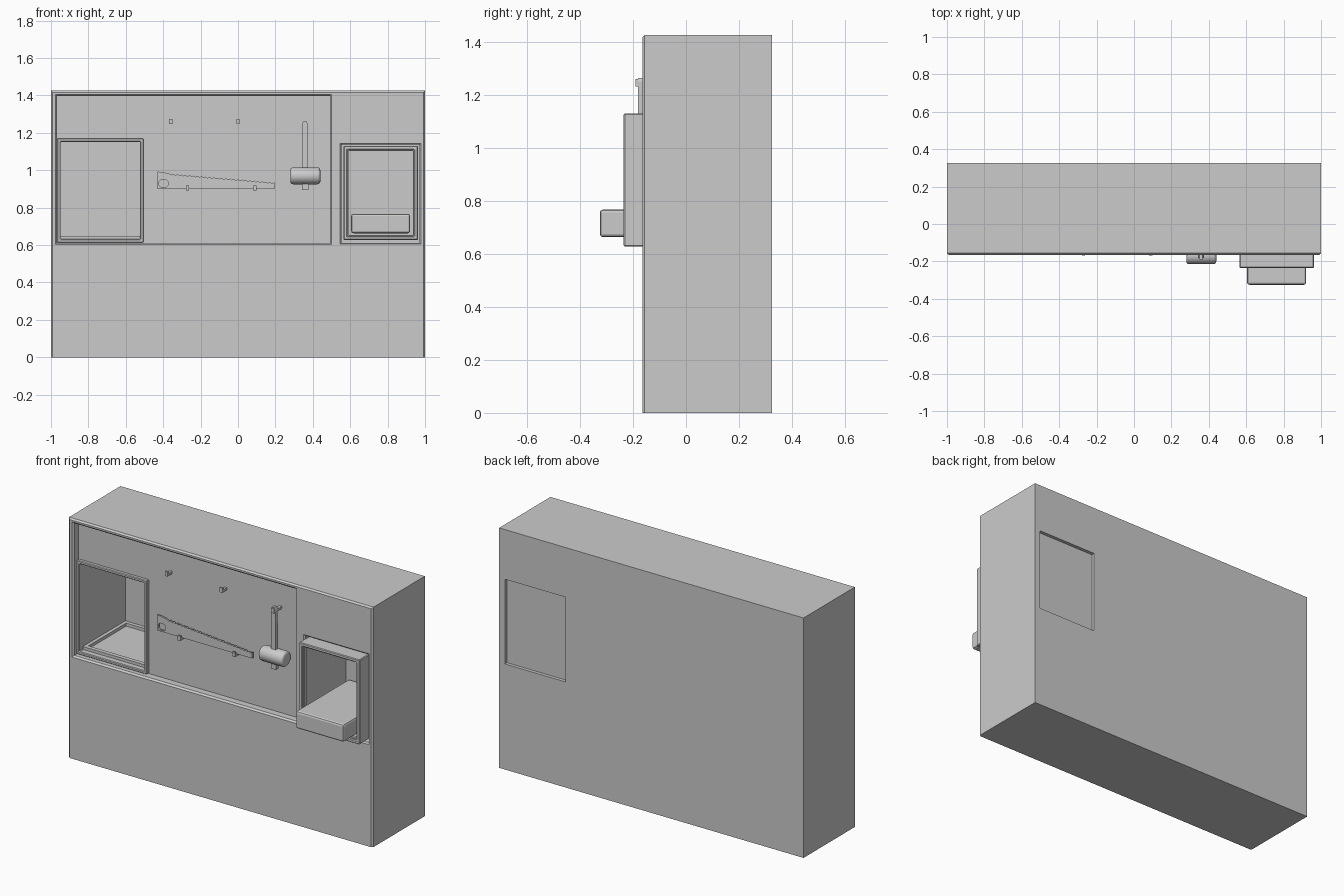
import bpy
import bmesh
from mathutils import Matrix, Vector

if "Cube" in bpy.data.objects:
    bpy.data.objects.remove(bpy.data.objects["Cube"])

grey = bpy.data.materials.new("plain_grey")
grey.use_nodes = True
grey.diffuse_color = (0.6, 0.6, 0.6, 1)
grey.node_tree.nodes["Principled BSDF"].inputs["Base Color"].default_value = (0.6, 0.6, 0.6, 1)

FRONT, BACK, BOARD = -0.165, 0.325, -0.115


def add(name, bm):
    bmesh.ops.recalc_face_normals(bm, faces=bm.faces)
    mesh = bpy.data.meshes.new(name)
    bm.to_mesh(mesh)
    bm.free()
    mesh.materials.append(grey)
    obj = bpy.data.objects.new(name, mesh)
    bpy.context.collection.objects.link(obj)
    return obj


def apply(obj, mod):
    bpy.ops.object.select_all(action='DESELECT')
    bpy.context.view_layer.objects.active = obj
    obj.select_set(True)
    bpy.ops.object.modifier_apply(modifier=mod.name)


def box(name, x, y, z, grow_front=0, bevel=0, segments=1):
    """Box from (min, max) ranges; grow_front flares its front rectangle."""
    bm = bmesh.new()
    bmesh.ops.create_cube(bm, size=1)
    cx, cz = sum(x) / 2, sum(z) / 2
    for v in bm.verts:
        grow = grow_front if v.co.y < 0 else 0
        v.co = Vector((cx + 2 * v.co.x * ((x[1] - x[0]) / 2 + grow),
                       y[0] if v.co.y < 0 else y[1],
                       cz + 2 * v.co.z * ((z[1] - z[0]) / 2 + grow)))
    if bevel:
        bmesh.ops.bevel(bm, geom=bm.edges[:], offset=bevel, segments=segments,
                        profile=0.5, affect='EDGES')
    return add(name, bm)


def cut(obj, *args, **kw):
    """Subtract a box from an object."""
    cutter = box("cutter", *args, **kw)
    cutter.hide_render = True
    mod = obj.modifiers.new("cut", 'BOOLEAN')
    mod.operation, mod.solver, mod.object = 'DIFFERENCE', 'EXACT', cutter
    apply(obj, mod)
    bpy.data.objects.remove(cutter)


def plate(name, outline, y0, y1):
    """Extrude an x-z outline along y."""
    bm = bmesh.new()
    face = bm.faces.new([bm.verts.new((x, y0, z)) for x, z in outline])
    new = bmesh.ops.extrude_face_region(bm, geom=[face])["geom"]
    bmesh.ops.translate(bm, vec=(0, y1 - y0, 0),
                        verts=[g for g in new if isinstance(g, bmesh.types.BMVert)])
    return add(name, bm)


def frame(name, x, y, z, wall, bevel=0.004):
    """Hollow rectangular sleeve with softened edges."""
    obj = box(name, x, y, z)
    cut(obj, (x[0] + wall, x[1] - wall), (y[0] - 0.1, y[1] + 0.1), (z[0] + wall, z[1] - wall))
    mod = obj.modifiers.new("soft", 'BEVEL')
    mod.width = bevel
    apply(obj, mod)
    return obj


# Wall block with chamfered top and side front edges
bm = bmesh.new()
bmesh.ops.create_cube(bm, size=1)
for v in bm.verts:
    v.co = Vector((v.co.x * 2, BACK if v.co.y > 0 else FRONT, (v.co.z + 0.5) * 1.425))
edges = [e for e in bm.edges if all(v.co.y < 0 for v in e.verts)
         and max(v.co.z for v in e.verts) > 1]
bmesh.ops.bevel(bm, geom=edges, offset=0.009, segments=1, affect='EDGES')
wall = add("wall_block", bm)

# Tool board recess with its chamfered lip
bx, bz = (-0.967, 0.492), (0.612, 1.397)
cut(wall, bx, (-0.2, BOARD), bz)
cut(wall, bx, (FRONT - 0.001, FRONT + 0.01), bz, grow_front=0.01)

# Window cavity, hatch slot and shallow panel on the back
cut(wall, (-0.95, -0.522), (-0.2, 0.3), (0.63, 1.155))
cut(wall, (0.553, 0.97), (-0.2, 0.18), (0.612, 1.137))
cut(wall, (0.553, 0.97), (FRONT - 0.001, FRONT + 0.008), (0.612, 1.137), grow_front=0.008)
cut(wall, (0.565, 0.962), (0.305, 0.4), (0.627, 1.13))

# Window frame and the raised ledge around its floor
frame("window_frame", (-0.967, -0.505), (BOARD - 0.02, BOARD + 0.02), (0.613, 1.17), 0.018)
for name, x, y in (("left", (-0.952, -0.93), (-0.1, 0.301)),
                   ("right", (-0.542, -0.52), (-0.1, 0.301)),
                   ("back", (-0.94, -0.53), (0.278, 0.301)),
                   ("front", (-0.94, -0.53), (-0.1, -0.075))):
    box(name + "_floor_ledge", x, y, (0.625, 0.648))

# Hatch sleeve and its sliding tray
frame("hatch_sleeve", (0.565, 0.962), (-0.235, 0.185), (0.627, 1.13), 0.02)
frame("hatch_inner_rim", (0.58, 0.947), (-0.222, -0.2), (0.642, 1.115), 0.012, 0.002)
box("hatch_tray", (0.605, 0.92), (-0.325, 0.175), (0.663, 0.767), bevel=0.012, segments=2)


# Hooks: a peg with an upturned tip
def hook(name, x, z, tip):
    box(name + "_peg", (x - 0.008, x + 0.008), (tip, BOARD + 0.005), (z - 0.014, z))
    box(name + "_tip", (x - 0.009, x + 0.009), (tip, tip + 0.01), (z - 0.014, z + 0.014))


for i, (x, z, tip) in enumerate(((-0.36, 1.26, -0.16), (0, 1.26, -0.16), (0.36, 1.245, -0.19),
                                 (-0.27, 0.905, -0.169), (0.09, 0.905, -0.169))):
    hook("hook_%d" % (i + 1), x, z, tip)

# Saw blade with teeth along its upper edge
TEETH = 26
outline = [(-0.43, 0.9), (0.195, 0.9), (0.195, 0.932)]
for i in range(TEETH):
    t = i / TEETH
    x, z = 0.195 - 0.56 * t, 0.935 + 0.047 * t
    outline += [(x, z), (x - 0.014, z - 0.005)]
outline += [(-0.37, 0.984), (-0.43, 0.993)]
saw = plate("saw", outline, -0.145, -0.135)
cut(saw, (-0.422, -0.375), (-0.2, -0.1), (0.908, 0.948), bevel=0.01)

# Mallet handle with a hanging hole
handle = plate("mallet_handle", [(0.343, 0.895), (0.377, 0.895), (0.372, 1.25), (0.366, 1.263),
                                 (0.35, 1.263), (0.344, 1.25)], -0.182, -0.16)
cut(handle, (0.351, 0.366), (-0.25, -0.1), (1.235, 1.254))

# Mallet head
bm = bmesh.new()
bmesh.ops.create_cone(bm, cap_ends=True, segments=24, radius1=0.045, radius2=0.045, depth=0.16)
rims = [e for e in bm.edges if abs(e.verts[0].co.z - e.verts[1].co.z) < 0.001]
bmesh.ops.bevel(bm, geom=rims, offset=0.014, segments=3, profile=0.5, affect='EDGES')
bm.transform(Matrix.Translation((0.36, -0.17, 0.97)) @ Matrix.Rotation(1.5708, 4, 'Y'))
head = add("mallet_head", bm)
bpy.ops.object.select_all(action='DESELECT')
bpy.context.view_layer.objects.active = head
head.select_set(True)
bpy.ops.object.shade_smooth_by_angle()
